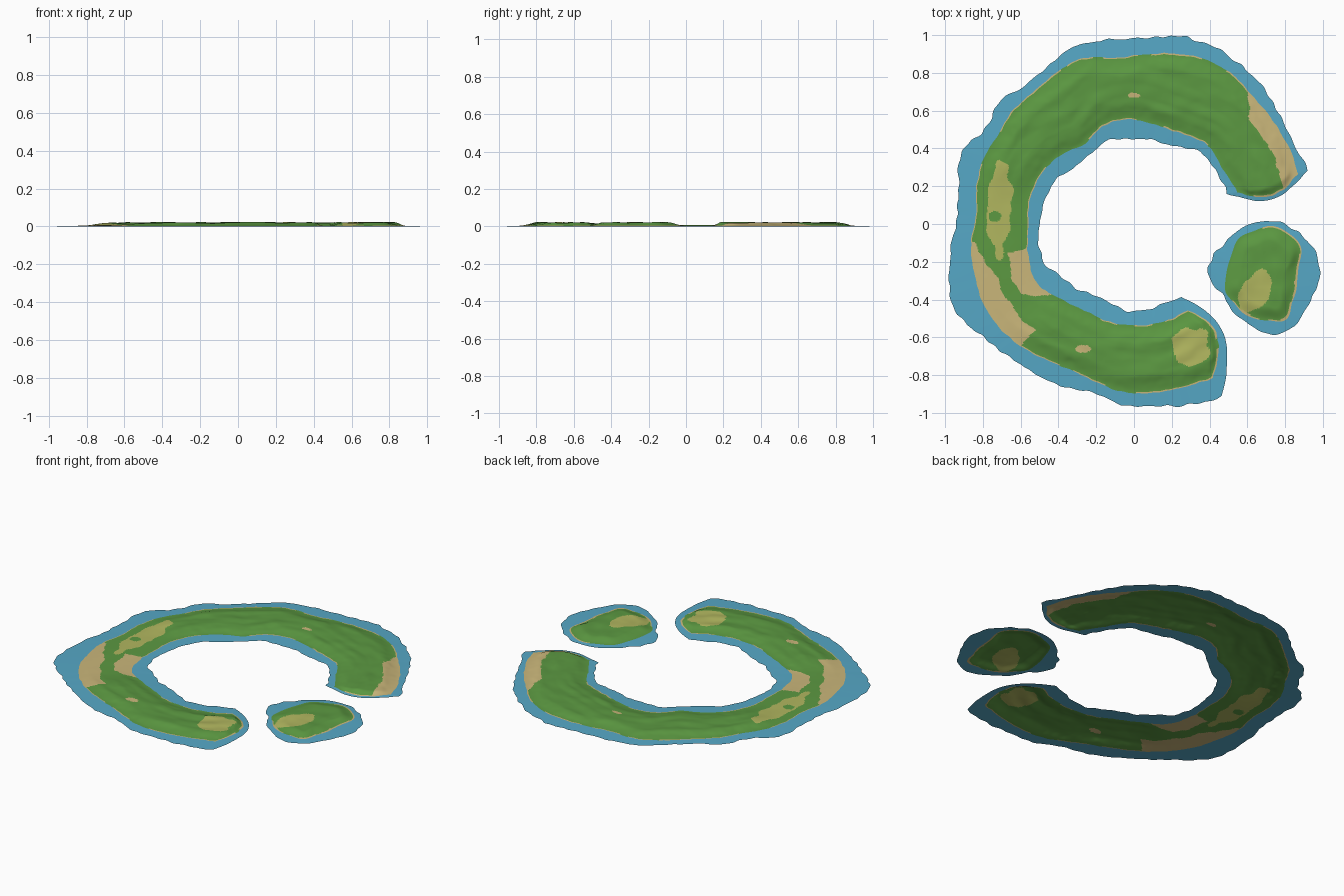
import bpy
import bmesh
import math
from mathutils import Vector, noise

if "Cube" in bpy.data.objects:
    bpy.data.objects.remove(bpy.data.objects["Cube"], do_unlink=True)


# Flat colours
def material(name, colour):
    mat = bpy.data.materials.new(name)
    mat.use_nodes = True
    mat.diffuse_color = (*colour, 1)
    mat.node_tree.nodes["Principled BSDF"].inputs["Base Color"].default_value = (*colour, 1)
    return mat


MATERIALS = [
    material("grass_green", (.107, .32, .054)),
    material("sand_tan", (.59, .47, .195)),
    material("dry_grass_olive", (.44, .47, .115)),
    material("shallow_water_blue", (.093, .39, .565)),
]
GRASS, SAND, DRY, WATER = range(len(MATERIALS))


# Small helpers
def mix(a, b, f):
    return a + (b - a) * f


def smooth(low, high, value):
    f = min(1, max(0, (value - low) / (high - low)))
    return f * f * (3 - 2 * f)


def wobble(x, y, scale, seed=0):
    return noise.noise(Vector((x * scale, y * scale, seed)))


def spline(values, u, closed=False):
    """Catmull-Rom through evenly spaced radii given in thousandths."""
    n = len(values)
    pos = u * (n if closed else n - 1)
    k = int(pos) if closed else min(int(pos), n - 2)
    f = pos - k

    def pick(i):
        return values[i % n] if closed else values[min(max(i, 0), n - 1)]

    a, b, c, d = (pick(k + o) for o in (-1, 0, 1, 2))
    curve = b + .5 * f * (c - a + f * (2*a - 5*b + 4*c - d + f * (3 * (b - c) + d - a)))
    return curve / 1000


def in_patch(x, y, cx, cy, rx, ry, turn=0):
    c, s = math.cos(math.radians(turn)), math.sin(math.radians(turn))
    dx, dy = x - cx, y - cy
    reach = math.hypot((dx * c + dy * s) / rx, (dy * c - dx * s) / ry)
    return reach < 1 + .3 * wobble(x, y, 14, 5)


def make_sheet(name, rows, closed, rule):
    """Skin a grid of points; rule(i, j) gives the colour of each cell."""
    bm = bmesh.new()
    grid = [[bm.verts.new(p) for p in row] for row in rows]
    for i in range(len(grid) - (not closed)):
        here, there = grid[i], grid[(i + 1) % len(grid)]
        for j in range(len(here) - 1):
            face = bm.faces.new((here[j], there[j], there[j + 1], here[j + 1]))
            face.material_index = rule(i, j)
            face.smooth = True
    bmesh.ops.remove_doubles(bm, verts=bm.verts, dist=.00001)
    bm.normal_update()
    for face in bm.faces:
        if face.normal.z < 0:
            face.normal_flip()
    mesh = bpy.data.meshes.new(name)
    bm.to_mesh(mesh)
    bm.free()
    for mat in MATERIALS:
        mesh.materials.append(mat)
    bpy.context.collection.objects.link(bpy.data.objects.new(name, mesh))


def make_island(name, land, water, rule, nu, nv, closed, rim):
    """Land sheet plus a ring of shallow water joined to its rim."""
    us = range(nu if closed else nu + 1)
    rows = [[land(i / nu, j / nv) for j in range(nv + 1)] for i in us]
    make_sheet(name + "_land", rows, closed,
               lambda i, j: rule((i + .5) / nu, (j + .5) / nv))
    ring = []
    for u, t in rim:
        shore, sea = land(u, t), water(u, t)
        ring.append([shore.lerp(sea, k / 3) for k in range(4)])
    make_sheet(name + "_shallows", ring, True, lambda i, j: WATER)


# Crescent island outlines: start angle, end angle, radii
LAND_OUT = (17, 297, (907, 916, 915, 925, 948, 950, 927, 897, 885, 919, 900, 880, 880, 860, 870,
                      855, 838, 870, 885, 900, 900, 883, 856, 843, 862, 893, 900, 903, 916))
SEA_OUT = (17, 297, (957, 945, 960, 1000, 1015, 1030, 1020, 985, 985, 994, 957, 935, 962, 930, 990,
                     955, 935, 975, 1025, 1050, 1000, 965, 950, 938, 917, 960, 970, 1000, 1025))
LAND_IN = (17, 302, (572, 553, 570, 540, 535, 555, 545, 497, 533, 558,
                     566, 560, 585, 600, 550, 528, 535, 537, 540, 539))
SEA_IN = (18, 303, (520, 513, 515, 463, 453, 455, 463, 430, 440, 478,
                    488, 502, 520, 485, 455, 430, 447, 465, 450, 460))


def crescent_polar(inner, outer, u, t, start_bow, end_bow):
    r_in, r_out = spline(inner[2], u), spline(outer[2], u)
    angle = math.radians(mix(mix(inner[0], inner[1], u), mix(outer[0], outer[1], u), t))
    radius = mix(r_in, r_out, t)
    bow = end_bow * max(0, 1 - (1 - u) * 10) ** 2 - start_bow * max(0, 1 - u * 10) ** 2
    return angle + bow * math.sin(math.pi * t) / radius, radius, r_out - r_in


def crescent_info(u, t):
    angle, radius, width = crescent_polar(LAND_IN, LAND_OUT, u, t, .07, .095)
    x, y = radius * math.cos(angle), radius * math.sin(angle)
    x += .006 * wobble(x, y, 22, 1)
    y += .006 * wobble(x, y, 22, 2)
    return x, y, math.degrees(angle), t * width, (1 - t) * width, min(u, 1 - u) * 3.6


def crescent_land(u, t):
    x, y, angle, d_in, d_out, d_end = crescent_info(u, t)
    low = smooth(148, 172, angle) * (1 - smooth(215, 235, angle))
    rise = smooth(0, .1, min(d_in, d_out)) * smooth(0, .035, d_end)
    ridge = noise.noise(Vector((angle * .06, d_in * 16, 3))) + .4 * wobble(x, y, 12, 4)
    return Vector((x, y, .003 + rise * (1 - .8 * low) * (.0165 + .006 * ridge)))


def crescent_sea(u, t):
    angle, radius, _ = crescent_polar(SEA_IN, SEA_OUT, u, t, .095, .12)
    x, y = radius * math.cos(angle), radius * math.sin(angle)
    radius += .014 * wobble(x, y, 16, 7)
    return Vector((radius * math.cos(angle), radius * math.sin(angle), 0))


def crescent_rule(u, t):
    x, y, angle, d_in, d_out, d_end = crescent_info(u, t)
    ragged = .015 * wobble(x, y, 15, 9)
    if angle < 50 and d_out < .095 * min(1, (50 - angle) / 8) + ragged:
        return SAND
    if 186 < angle < 227 and d_out < .12 * min(1, (angle - 184) / 18) + ragged:
        return SAND
    if 193 < angle < 221 and d_in < .1 * min(1, (221 - angle) / 9) + ragged:
        return SAND
    if in_patch(x, y, 0, .68, .035, .014) or in_patch(x, y, -.27, -.66, .04, .02):
        return SAND
    if min(d_in, d_out, d_end) < .007 and wobble(x, y, 6, 11) > -.1:
        return SAND
    if in_patch(x, y, -.735, .04, .03, .025):
        return GRASS
    if in_patch(x, y, -.71, .08, .065, .25, -3) or in_patch(x, y, .31, -.65, .1, .105):
        return DRY
    return GRASS


NU, NV = 520, 56
rim = [(i / NU, 0) for i in range(NU)] + [(1, j / NV) for j in range(NV)]
rim += [(1 - u, 1 - t) for u, t in rim]
make_island("crescent_island", crescent_land, crescent_sea, crescent_rule, NU, NV, False, rim)

# Small islet: radii around its own centre
ISLET = Vector((.68, -.29, 0))
ISLET_LAND = (185, 205, 265, 278, 284, 257, 248, 210, 195, 195, 207, 197, 208, 215, 225, 250, 203, 190)
ISLET_SEA = (302, 308, 317, 310, 310, 298, 281, 278, 289, 280, 227, 225, 238, 258, 300, 302, 288, 280)


def islet_point(radii, u, t):
    radius, angle = t * spline(radii, u, True), u * math.tau
    return ISLET + Vector((radius * math.cos(angle), radius * math.sin(angle), 0))


def islet_land(u, t):
    p = islet_point(ISLET_LAND, u, t)
    shore = (1 - t) * spline(ISLET_LAND, u, True)
    p.z = .003 + smooth(0, .08, shore) * (.0175 + .006 * wobble(p.x * 1.5, p.y, 9, 6))
    return p


def islet_sea(u, t):
    p = islet_point(ISLET_SEA, u, t)
    away = (p - ISLET).normalized()
    return p + away * .012 * wobble(p.x, p.y, 16, 8)


def islet_rule(u, t):
    p = islet_point(ISLET_LAND, u, t)
    shore = (1 - t) * spline(ISLET_LAND, u, True)
    if shore < .009 + .012 * wobble(p.x, p.y, 8, 10) and (p.x > ISLET.x or u > .6):
        return SAND
    if in_patch(p.x, p.y, .64, -.36, .12, .072, 50):
        return DRY
    return GRASS


make_island("islet", islet_land, islet_sea, islet_rule, 180, 34, True,
            [(i / 180, 1) for i in range(180)])
